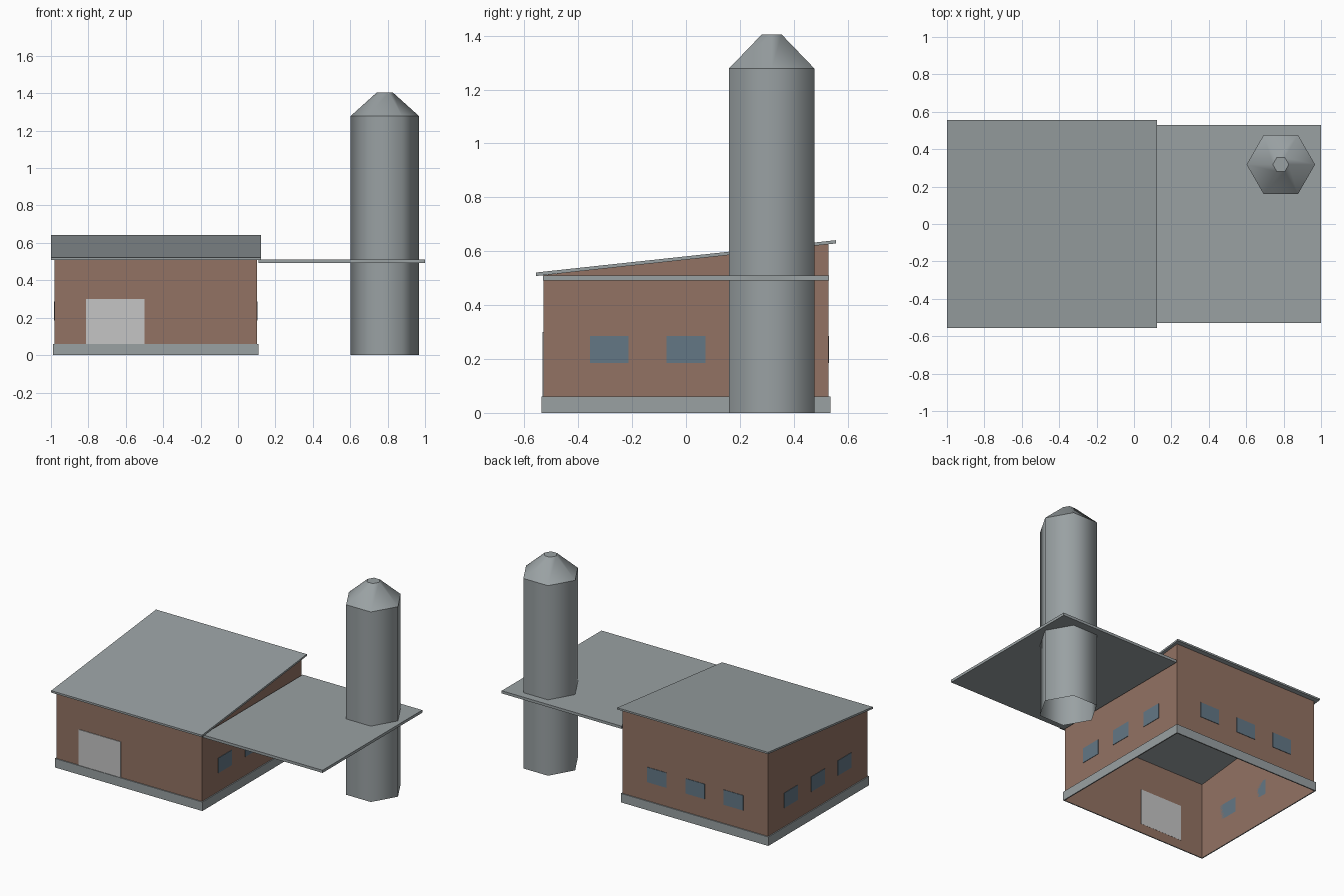
import bpy
import bmesh
from math import cos, sin, pi

default = bpy.data.objects.get("Cube")
if default:
    bpy.data.objects.remove(default, do_unlink=True)


def material(name, rgb):
    mat = bpy.data.materials.new(name)
    mat.use_nodes = True
    mat.diffuse_color = (*rgb, 1)
    mat.node_tree.nodes["Principled BSDF"].inputs["Base Color"].default_value = (*rgb, 1)
    return mat


BROWN = material("brown brick", (0.29, 0.17, 0.125))
GREY = material("grey metal", (0.32, 0.355, 0.365))
LIGHT = material("light door", (0.56, 0.56, 0.56))
BLUE = material("blue glass", (0.125, 0.185, 0.235))


def loft(name, rings, mat, closed=False, smooth=False, cap_ends=False):
    """Skin a stack of point rings; closed joins the last ring to the first."""
    bm = bmesh.new()
    loops = [[bm.verts.new(p) for p in ring] for ring in rings]
    pairs = list(zip(loops, loops[1:]))
    if closed:
        pairs.append((loops[-1], loops[0]))
    n = len(loops[0])
    for low, high in pairs:
        for i in range(n):
            j = (i + 1) % n
            bm.faces.new((low[i], low[j], high[j], high[i])).smooth = smooth
    if cap_ends:
        bm.faces.new(loops[-1])
    # Keep the horizontal seams crisp
    for loop in loops:
        for i in range(n):
            edge = bm.edges.get((loop[i], loop[(i + 1) % n]))
            if edge:
                edge.smooth = False
    mesh = bpy.data.meshes.new(name)
    bm.to_mesh(mesh)
    bm.free()
    mesh.materials.append(mat)
    obj = bpy.data.objects.new(name, mesh)
    bpy.context.collection.objects.link(obj)
    return obj


def rect(x0, x1, y0, y1, z_front, z_back=None):
    z_back = z_front if z_back is None else z_back
    return [(x0, y0, z_front), (x1, y0, z_front), (x1, y1, z_back), (x0, y1, z_back)]


def box(name, x0, x1, y0, y1, z0, z1, mat):
    bpy.ops.mesh.primitive_cube_add(size=1, location=((x0 + x1) / 2, (y0 + y1) / 2, (z0 + z1) / 2))
    obj = bpy.context.object
    obj.name = name
    obj.scale = (x1 - x0, y1 - y0, z1 - z0)
    obj.data.materials.append(mat)
    return obj


# Open-bottomed wall shell with a sloping top
X0, X1, Y = -0.98, 0.102, 0.528
loft("walls", [rect(X0, X1, -Y, Y, 0), rect(X0, X1, -Y, Y, 0.511, 0.627)], BROWN)

# Plinth band around the foot of the walls
lip = 0.008
outer = (X0 - lip, X1 + lip, -Y - lip, Y + lip)
inner = (X0 - 0.001, X1 + 0.001, -Y - 0.001, Y + 0.001)
loft("plinth", [rect(*outer, 0), rect(*outer, 0.06), rect(*inner, 0.06), rect(*inner, 0)],
     GREY, closed=True)

# Sloping main roof slab
roof_plan = (-1.0, 0.122, -0.557, 0.557)
roof = loft("main_roof", [rect(*roof_plan, 0.508, 0.629), rect(*roof_plan, 0.521, 0.641)],
            GREY, cap_ends=True)
bm = bmesh.new()
bm.from_mesh(roof.data)
bmesh.ops.holes_fill(bm, edges=bm.edges, sides=4)
bmesh.ops.recalc_face_normals(bm, faces=bm.faces)
bm.to_mesh(roof.data)
bm.free()

# Flat side canopy
box("side_canopy", 0.11, 1.0, -0.53, 0.53, 0.492, 0.51, GREY)

# Front door
box("front_door", -0.813, -0.5, -Y - 0.004, -Y + 0.001, 0.06, 0.30, LIGHT)

# Three windows on each side wall and on the back wall
half, low, high, t = 0.072, 0.185, 0.286, 0.003
middle = (X0 + X1) / 2
for i in (-1, 0, 1):
    c = i * 0.285
    for side, x, s in (("right", X0, -1), ("left", X1, 1)):
        xa, xb = sorted((x, x + s * t))
        box(f"{side}_window_{i + 2}", xa, xb, c - half, c + half, low, high, BLUE)
    box(f"back_window_{i + 2}", middle + c - half, middle + c + half, Y, Y + t, low, high, BLUE)


# Six-sided silo with a tapered top, open underneath
def hexagon(radius, z):
    return [(0.785 + radius * cos(i * pi / 3), 0.318 + radius * sin(i * pi / 3), z)
            for i in range(6)]


loft("silo", [hexagon(0.183, 0), hexagon(0.183, 1.278), hexagon(0.043, 1.404)],
     GREY, smooth=True, cap_ends=True)
